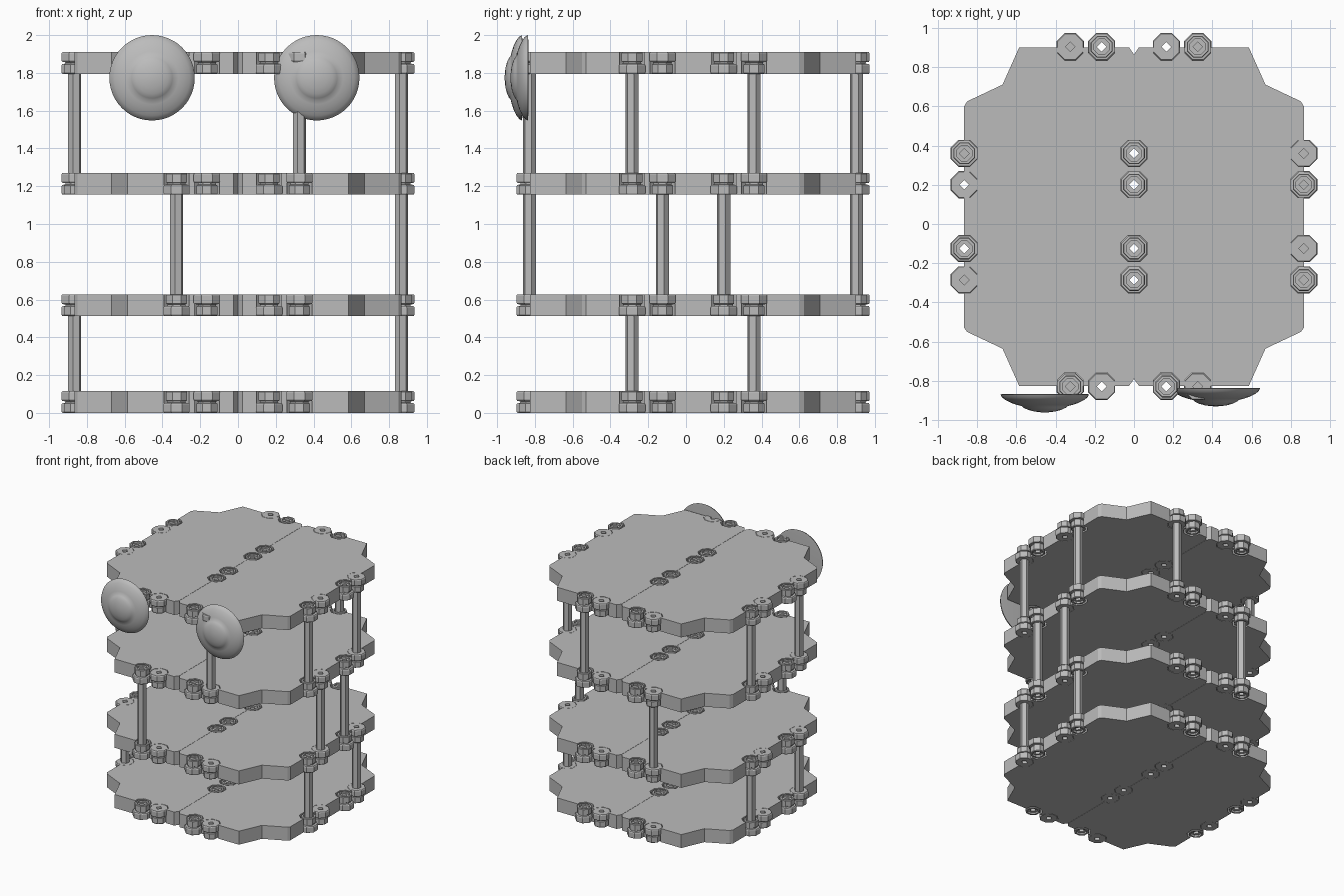
import bpy, bmesh
from math import pi, cos, sin, radians
from mathutils import Vector

cube = bpy.data.objects.get("Cube")
if cube:
    bpy.data.objects.remove(cube, do_unlink=True)

grey = bpy.data.materials.new("plain_grey")
grey.use_nodes = True
colour = (0.5, 0.5, 0.5, 1)
grey.diffuse_color = colour
grey.node_tree.nodes["Principled BSDF"].inputs["Base Color"].default_value = colour

LEVELS = [0, 0.513, 1.155, 1.795]
THICK = 0.115
SIDE_X, FRONT_Y, BACK_Y = 0.865, -0.825, 0.9
SIDE_STOPS = [0.36, 0.2, -0.125, -0.285]
END_STOPS = [0.165, 0.325]


def finish(bm, name):
    bmesh.ops.recalc_face_normals(bm, faces=bm.faces)
    mesh = bpy.data.meshes.new(name)
    bm.to_mesh(mesh)
    bm.free()
    mesh.materials.append(grey)
    return mesh


def place(name, mesh, loc=(0, 0, 0), rot=(0, 0, 0)):
    ob = bpy.data.objects.new(name, mesh)
    ob.location, ob.rotation_euler = loc, rot
    bpy.context.collection.objects.link(ob)
    return ob


def prism(name, points, height):
    bm = bmesh.new()
    face = bm.faces.new([bm.verts.new((x, y, 0)) for x, y in points])
    new = bmesh.ops.extrude_face_region(bm, geom=[face])["geom"]
    moved = [v for v in new if isinstance(v, bmesh.types.BMVert)]
    bmesh.ops.translate(bm, verts=moved, vec=(0, 0, height))
    return finish(bm, name)


def loft(name, rings, closed=False):
    bm = bmesh.new()
    loops = [[bm.verts.new(p) for p in ring] for ring in rings]
    pairs = list(zip(loops, loops[1:]))
    if closed:
        pairs.append((loops[-1], loops[0]))
    else:
        bm.faces.new(loops[0])
        bm.faces.new(loops[-1])
    for a, b in pairs:
        for i in range(len(a)):
            j = (i + 1) % len(a)
            bm.faces.new((a[i], a[j], b[j], b[i]))
    return finish(bm, name)


def circle(n, r, z, turn=0.0):
    return [(r * cos(turn + 2 * pi * i / n), r * sin(turn + 2 * pi * i / n), z)
            for i in range(n)]


def diamond(r, z):
    half = r * cos(pi / 4)
    return [(p[0], p[1], z) for i in range(8)
            for p in circle(8, half if i % 2 else r, z)[i:i + 1]]


def notched(start, end, stops):
    """Edge from start to end with chamfered notches at distances along it."""
    a, b = Vector(start), Vector(end)
    along = (b - a).normalized()
    inward = Vector((along.y, -along.x))
    pts = [a]
    for s in sorted(stops):
        for u, v in [(-0.066, 0), (-0.066, 0.03), (-0.03, 0.066),
                     (0.03, 0.066), (0.066, 0.03), (0.066, 0)]:
            pts.append(a + along * (s + u) + inward * v)
    return pts + [b]


# Half plate outline, clockwise seen from above, notched for the couplings
seam = 0.001
outline = notched((0.025, BACK_Y), (0.585, BACK_Y), [x - 0.025 for x in END_STOPS])
outline += [(0.67, 0.71), (0.85, 0.625)]
outline += notched((SIDE_X, 0.6), (SIDE_X, -0.53), [0.6 - y for y in SIDE_STOPS])
outline += [(0.85, -0.55), (0.67, -0.635)]
outline += notched((0.585, FRONT_Y), (0.025, FRONT_Y), [0.585 - x for x in END_STOPS])
outline += notched((seam, -0.79), (seam, 0.865), [y + 0.79 for y in SIDE_STOPS])
left_half = prism("half_plate", outline, THICK)
right_half = prism("half_plate_mirrored", [(-x, y) for x, y in outline], THICK)

# Coupling: wide collar below, narrow collar above, diamond hole through both
tilt = pi / 8
coupling = loft("coupling", [
    diamond(0.025, 0), circle(8, 0.07, 0, tilt), circle(8, 0.075, 0.007, tilt),
    circle(8, 0.075, 0.045, tilt), circle(8, 0.07, 0.052, tilt),
    circle(8, 0.052, 0.054, tilt), circle(8, 0.052, 0.062, tilt),
    circle(8, 0.06, 0.066, tilt), circle(8, 0.06, 0.11, tilt),
    circle(8, 0.056, THICK, tilt), circle(8, 0.042, THICK, tilt),
    circle(8, 0.042, 0.1, tilt), diamond(0.025, 0.1)], closed=True)

# Coupling spots: x, y, and whether the wide collar is on top
spots = [(0, y, False) for y in SIDE_STOPS]
for i, y in enumerate(SIDE_STOPS):
    spots += [(SIDE_X, y, i % 2 == 0), (-SIDE_X, y, i % 2 == 1)]
for i, x in enumerate([-0.325, -0.165, 0.165, 0.325]):
    spots += [(x, FRONT_Y - 0.003, i % 2 == 1), (x, BACK_Y + 0.003, i % 2 == 0)]

for n, z in enumerate(LEVELS, 1):
    place(f"plate_{n}_left", left_half, (0, 0, z))
    place(f"plate_{n}_right", right_half, (0, 0, z))
    for k, (x, y, flip) in enumerate(spots, 1):
        place(f"coupling_{n}_{k}", coupling,
              (x, y, z + THICK if flip else z), (pi if flip else 0, 0, 0))

# Posts between the plates
corner_posts = [(sx * SIDE_X, y) for sx in (-1, 1) for y in (0.36, -0.285)]
middle_posts = [(SIDE_X, 0.2), (SIDE_X, -0.125),
                (-0.325, FRONT_Y - 0.003), (-0.325, BACK_Y + 0.003)]
top_posts = corner_posts + [(0.325, FRONT_Y - 0.003), (0.325, BACK_Y + 0.003)]
for n, posts in enumerate([corner_posts, middle_posts, top_posts]):
    low, high = LEVELS[n] + 0.058, LEVELS[n + 1] + 0.058
    post = prism("post", [p[:2] for p in circle(6, 0.036, 0, pi / 12)], high - low)
    for k, (x, y) in enumerate(posts, 1):
        place(f"post_{n + 1}_{k}", post, (x, y, low))

# Domed eyes with a raised centre
profile = [(0.2, 0), (0.226, 0.002), (0.218, 0.017), (0.2, 0.031), (0.17, 0.046),
           (0.14, 0.056), (0.116, 0.062), (0.108, 0.07), (0.085, 0.081),
           (0.055, 0.089), (0.025, 0.093), (0.008, 0.094)]
eye = loft("eye", [circle(48, r, h) for r, h in profile])
for name, x, y in [("right_eye", -0.455, -0.866), ("left_eye", 0.417, -0.835)]:
    ob = place(name, eye, (x, y, 1.774), (pi / 2, 0, 0))
    bpy.ops.object.select_all(action='DESELECT')
    ob.select_set(True)
    bpy.context.view_layer.objects.active = ob
eye.shade_smooth()
bpy.ops.object.shade_smooth_by_angle(angle=radians(40))
